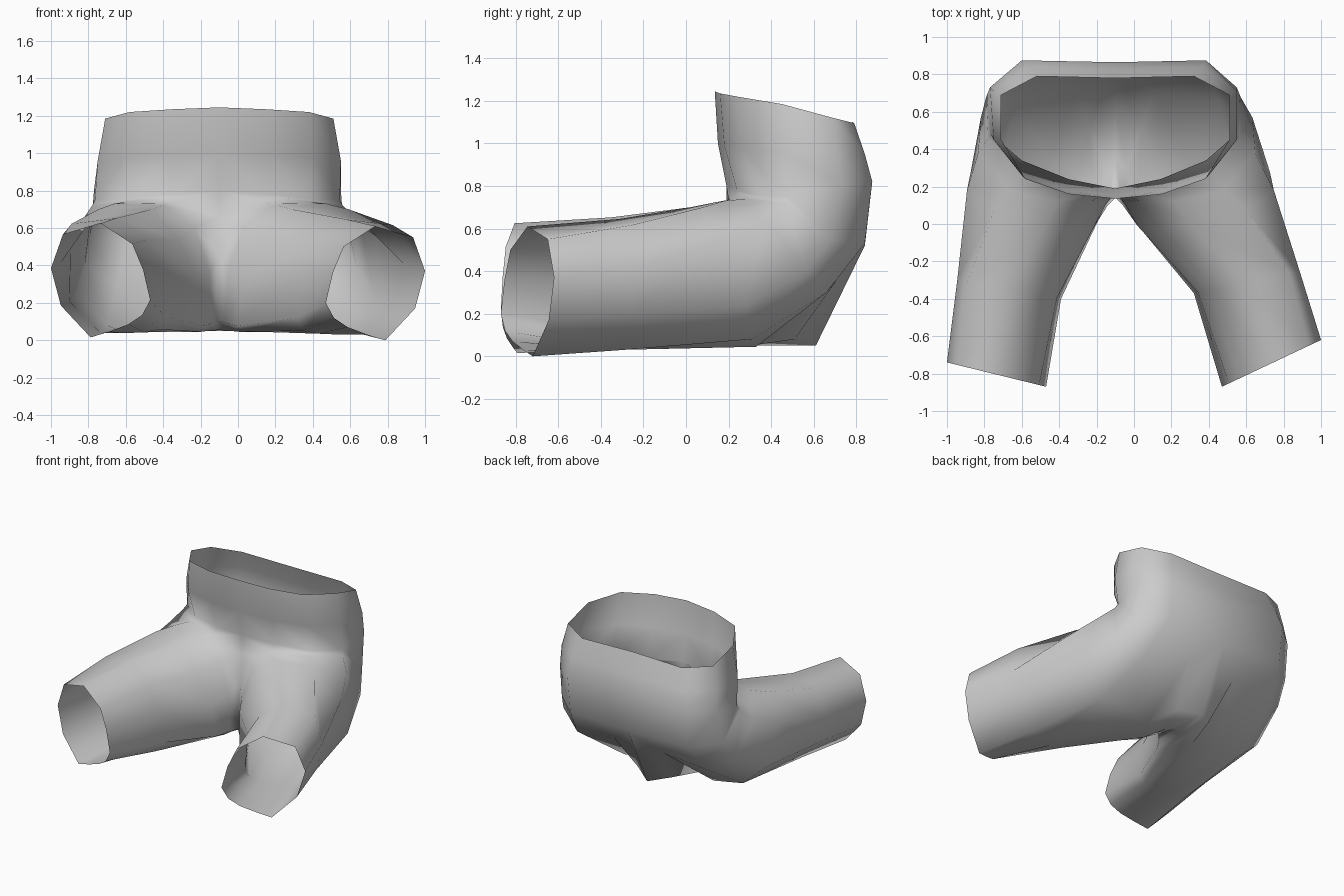
import bpy, bmesh, math

if "Cube" in bpy.data.objects:
    bpy.data.objects.remove(bpy.data.objects["Cube"])

MID = -0.1  # seam plane of the garment

# Half rings from front centre round the side to back centre: (offset from seam, y, z)
RIM = [(0, .135, 1.245), (.25, .16, 1.235), (.48, .24, 1.22), (.61, .45, 1.185),
       (.61, .69, 1.12), (.42, .79, 1.095), (0, .78, 1.10)]
BELLY = [(0, .15, 1.0), (.26, .18, .99), (.5, .26, .98), (.65, .45, .96),
         (.65, .71, .95), (.47, .84, .95), (0, .83, .95)]
HIP = [(0, .19, .8), (.25, .24, .78), (.5, .34, .755), (.665, .48, .75),
       (.67, .73, .8), (.5, .875, .82), (0, .865, .82)]
FOLD = [(0, .19, .66), (.26, .2, .735), (.5, .28, .74), (.68, .46, .72),
        (.69, .68, .55), (.5, .84, .53), (0, .84, .52)]
# Crotch seam closes the fold ring into a leg opening (back to front)
CROTCH = [(0, .61, .05), (0, .35, .055), (0, .14, .11), (0, .17, .45)]
SEAT = [(.13, .12, .6), (.31, .12, .72), (.56, .18, .73), (.73, .38, .64),
        (.715, .57, .4), (.54, .66, .3), (.2, .71, .36), (.14, .51, .08),
        (.06, .3, .05), (.04, .1, .09), (.05, .11, .36)]
THIGH = [(.22, -.03, .54), (.36, .02, .7), (.64, .08, .7), (.785, .18, .55),
         (.765, .28, .24), (.59, .31, .08), (.36, .33, .045), (.2, .27, .045),
         (.1, .12, .045), (.09, .02, .075), (.11, -.01, .32)]
# Leg sections: (0 inner .. 1 outer, height)
MIDLEG = [(.18, .53), (.47, .645), (.9, .615), (1, .41), (.92, .2), (.62, .03),
          (.4, .03), (.2, .035), (.05, .05), (0, .12), (.04, .37)]
HEM = [(.18, .5), (.5, .61), (.88, .55), (1, .37), (.9, .17), (.6, 0),
       (.42, .03), (.22, .07), (.08, .12), (0, .2), (.07, .36)]


def leg_ring(bm, section, inner, outer, lift):
    """Place a leg section between an inner and an outer (x, y) point."""
    return [bm.verts.new((inner[0] + (outer[0] - inner[0]) * a,
                          inner[1] + (outer[1] - inner[1]) * a, z + lift))
            for a, z in section]


def bridge(bm, a, b, closed):
    n = len(a)
    for i in range(n if closed else n - 1):
        j = (i + 1) % n
        bm.faces.new((a[i], a[j], b[j], b[i]))


bm = bmesh.new()
# side, hip and thigh width, mid-leg inner/outer, hem inner/outer, hem lift
SIDES = [(1, .97, 1.08, (.32, -.37), (.885, -.25), (.47, -.87), (1.0, -.62), 0),
         (-1, 1, 1.01, (-.39, -.4), (-.945, -.3), (-.47, -.87), (-1.0, -.74), .015)]
for s, hip, wide, mi, mo, hi, ho, lift in SIDES:
    def add(points, k=1):
        return [bm.verts.new((MID + s * u * k, y, z)) for u, y, z in points]
    # torso half
    rows = [add(RIM), add(BELLY), add(HIP, hip), add(FOLD, hip)]
    for a, b in zip(rows, rows[1:]):
        bridge(bm, a, b, False)
    # leg
    legs = [rows[-1] + add(CROTCH), add(SEAT, (hip + wide) / 2), add(THIGH, wide),
            leg_ring(bm, MIDLEG, mi, mo, lift / 2), leg_ring(bm, HEM, hi, ho, lift)]
    for a, b in zip(legs, legs[1:]):
        bridge(bm, a, b, True)

# weld the two halves along the seam
bmesh.ops.remove_doubles(bm, verts=bm.verts, dist=.001)
bmesh.ops.recalc_face_normals(bm, faces=bm.faces)
mesh = bpy.data.meshes.new("seated_shorts")
bm.to_mesh(mesh)
bm.free()
shorts = bpy.data.objects.new("seated_shorts", mesh)
bpy.context.collection.objects.link(shorts)
bpy.context.view_layer.objects.active = shorts
shorts.select_set(True)
bpy.ops.object.shade_smooth_by_angle(angle=math.radians(80))
